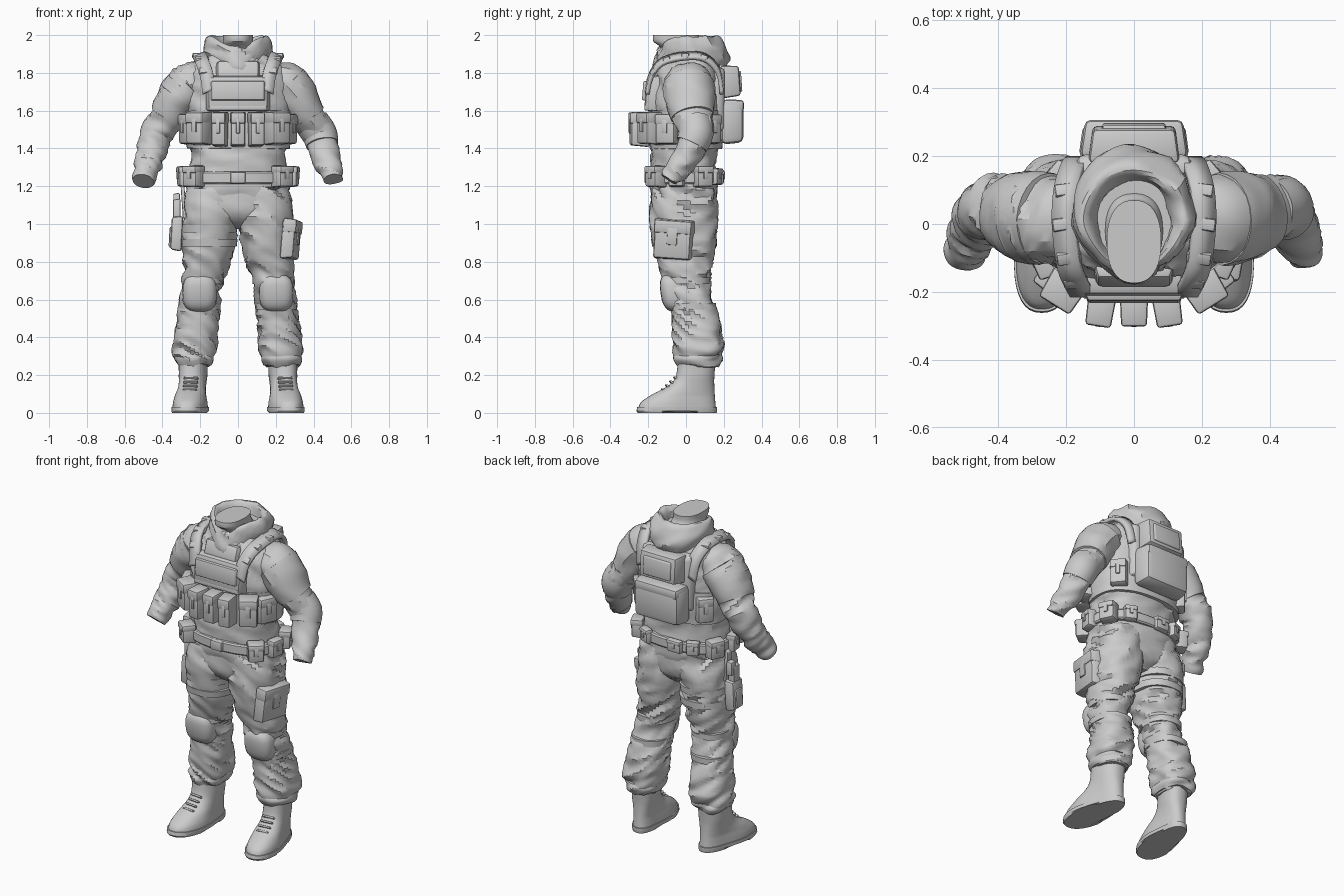
import bpy, bmesh, math
from mathutils import Vector, Matrix, noise

if "Cube" in bpy.data.objects:
    bpy.data.objects.remove(bpy.data.objects["Cube"])

grey = bpy.data.materials.new("plain_grey")
grey.diffuse_color = (0.6, 0.6, 0.6, 1)
grey.use_nodes = True
grey.node_tree.nodes["Principled BSDF"].inputs["Base Color"].default_value = grey.diffuse_color


def finish(name, bm, angle=35):
    bmesh.ops.recalc_face_normals(bm, faces=bm.faces)
    me = bpy.data.meshes.new(name)
    bm.to_mesh(me)
    bm.free()
    ob = bpy.data.objects.new(name, me)
    bpy.context.collection.objects.link(ob)
    me.materials.append(grey)
    bpy.ops.object.select_all(action='DESELECT')
    ob.select_set(True)
    bpy.context.view_layer.objects.active = ob
    bpy.ops.object.shade_smooth_by_angle(angle=math.radians(angle))
    return ob


def spline(keys, steps):
    """Catmull-Rom through rows of numbers."""
    out = []
    for i in range(len(keys) - 1):
        a, b, c, d = (keys[max(i - 1, 0)], keys[i], keys[i + 1], keys[min(i + 2, len(keys) - 1)])
        for s in range(steps):
            t = s / steps
            out.append([0.5 * (2*q + (r-p)*t + (2*p-5*q+4*r-s_)*t*t + (3*q-p-3*r+s_)*t**3)
                        for p, q, r, s_ in zip(a, b, c, d)])
    return out + [list(keys[-1])]


def skin(name, rings, fold=0.0, cap=True, angle=30):
    """Bridge rings of points, then push in cloth folds along the normals."""
    bm = bmesh.new()
    vs = [[bm.verts.new(p) for p in r] for r in rings]
    n = len(vs[0])
    for a, b in zip(vs, vs[1:]):
        for i in range(n):
            bm.faces.new((a[i], a[(i+1) % n], b[(i+1) % n], b[i]))
    if cap:
        bm.faces.new(vs[0])
        bm.faces.new(vs[-1])
    bmesh.ops.recalc_face_normals(bm, faces=bm.faces)
    if fold:
        bm.normal_update()
        for v in bm.verts:
            p = v.co
            q = Vector((p.x * 6 + p.z * 3, p.y * 6, p.z * 15 + p.x * 8 + p.y * 6))
            v.co = p + v.normal * fold * (0.55 - 2 * abs(noise.noise(q)))
    return finish(name, bm, angle)


def ellipse(cx, cy, z, rx, ry, n=40, e=0.85):
    pts = []
    for i in range(n):
        t = 2 * math.pi * i / n
        c, s = math.cos(t), math.sin(t)
        pts.append(Vector((cx + rx * math.copysign(abs(c)**e, c),
                           cy + ry * math.copysign(abs(s)**e, s), z)))
    return pts


def loft(name, keys, side=1, steps=5, fold=0.0, **kw):
    """Upright body from rows of cx, cy, z, rx, ry."""
    return skin(name, [ellipse(k[0]*side, *k[1:]) for k in spline(keys, steps)], fold, **kw)


def tube(name, keys, side=1, steps=6, fold=0.0, grow=0.0, n=24, **kw):
    """Round limb along rows of x, y, z, radius."""
    rows = spline(keys, steps)
    pts = [Vector((r[0]*side, r[1], r[2])) for r in rows]
    rings = []
    for i, p in enumerate(pts):
        t = (pts[min(i+1, len(pts)-1)] - pts[max(i-1, 0)]).normalized()
        u = t.cross(Vector((0, 1, 0))).normalized()
        w = u.cross(t)
        r = rows[i][3] + grow
        flat = rows[i][4] if len(rows[i]) > 4 else 1
        rings.append([p + (u * math.cos(2*math.pi*k/n) + w * flat * math.sin(2*math.pi*k/n)) * r
                      for k in range(n)])
    return skin(name, rings, fold, **kw)


def add_box(bm, c, size, rot, bevel, taper=1.0):
    tmp = bmesh.new()
    bmesh.ops.create_cube(tmp, size=1)
    for v in tmp.verts:
        k = taper if v.co.y < 0 else 1
        v.co = Vector((v.co.x*size[0]*k, v.co.y*size[1], v.co.z*size[2]*k))
    bmesh.ops.bevel(tmp, geom=tmp.edges[:], offset=bevel, segments=2, affect='EDGES', profile=0.5)
    tmp.transform(rot @ Matrix.Translation(c))
    me = bpy.data.meshes.new("tmp")
    tmp.to_mesh(me)
    tmp.free()
    bm.from_mesh(me)
    bpy.data.meshes.remove(me)


def pouch(name, pos, size, turn=0, tilt=0, flap=True, bevel=0.012, taper=0.9, roll=0):
    """Soft box whose outer face points to -y before it is turned; with lid and tab."""
    w, d, h = size
    m = Matrix.Translation(pos) @ Matrix.Rotation(math.radians(turn), 4, 'Z') \
        @ Matrix.Rotation(math.radians(tilt), 4, 'X') @ Matrix.Rotation(math.radians(roll), 4, 'Y')
    bm = bmesh.new()
    add_box(bm, (0, 0, 0), size, m, bevel, taper)
    if flap:
        add_box(bm, (0, -0.005, h*0.33), (w*1.03, d*1.02, h*0.36), m, bevel*0.8, taper)
        add_box(bm, (0, -d*0.5, h*0.1), (w*0.25, 0.014, h*0.42), m, 0.004)
    return finish(name, bm)


def ribbon(name, path, width, side):
    """Webbing strap over an x, y, z path."""
    bm = bmesh.new()
    vs = [[bm.verts.new(((x + s*width/2)*side, y, z - 0.014*s)) for s in (-1, 1)]
          for x, y, z in spline(path, 4)]
    for a, b in zip(vs, vs[1:]):
        bm.faces.new((a[0], a[1], b[1], b[0]))
    mod = finish(name, bm).modifiers.new("thick", 'SOLIDIFY')
    mod.thickness = 0.022
    mod.offset = 0


# jacket and trousers seat
loft("jacket", [(0, -.01, 1.12, .265, .165), (0, -.012, 1.2, .272, .175), (0, -.015, 1.33, .25, .17),
                (0, -.005, 1.45, .265, .18), (0, 0, 1.6, .28, .185), (0, 0, 1.74, .282, .175),
                (0, .01, 1.82, .25, .165), (0, .02, 1.88, .175, .15), (0, .02, 1.93, .12, .12)],
     steps=7, fold=.016)
loft("trouser_seat", [(0, -.01, 1.2, .26, .165), (0, -.012, 1.1, .27, .172),
                      (0, -.005, 1.03, .2, .15), (0, 0, .98, .09, .09)], fold=.012)

# hood collar: outer wall, rolled rim, inner wall; pulled to a low point at the throat
hood = [(.03, 1.84, .165, .185), (.03, 1.885, .175, .2), (.025, 1.93, .18, .192),
        (.015, 1.975, .168, .17), (.01, 1.992, .15, .15), (.005, 1.965, .125, .135), (0, 1.89, .1, .12)]
rings = []
for cy, z, rx, ry in spline(hood, 3):
    ring = ellipse(0, cy, z, rx, ry, e=1)
    for p in ring:
        f = max(0, -p.y / .17)
        p.z -= .085 * f * f
        p.x *= 1 - .28 * f
    rings.append(ring)
skin("hood", rings, .018, cap=False)
loft("neck", [(0, 0, 1.84, .09, .1), (0, -.02, 1.93, .085, .11), (0, -.05, 1.965, .08, .122),
              (0, -.052, 2.0, .08, .122)], steps=3)

# vest shell with plates and pack
loft("vest", [(0, 0, 1.4, .272, .19), (0, 0, 1.5, .284, .196), (0, 0, 1.6, .287, .197)], fold=.006)
pouch("chest_plate", (0, -.175, 1.69), (.35, .08, .2), 0, -4, False, .02)
pouch("chest_panel", (0, -.212, 1.705), (.3, .035, .11), 0, -4, False, .006)
pouch("chest_strip", (0, -.2, 1.615), (.33, .04, .03), 0, 0, False, .005)
pouch("collar_plate", (0, -.15, 1.815), (.24, .05, .1), 0, -20, False, .015)
pouch("back_plate", (0, .175, 1.66), (.36, .06, .36), 180, 0, False, .02)
pouch("upper_pack", (0, .235, 1.755), (.27, .1, .175), 180, -4, False, .015)
pouch("upper_pack_panel", (0, .282, 1.755), (.2, .025, .12), 180, -4, False, .006)
pouch("lower_pack", (0, .245, 1.54), (.33, .12, .24), 180, 0, False, .03)
pouch("lower_pack_lid", (0, .252, 1.625), (.32, .11, .07), 180, 0, False, .018)

# magazine pouches
for x in (-.098, 0, .098):
    pouch("magazine_pouch", (x, -.246, 1.5), (.082, .1, .185), x * 90)

# belt
loft("belt", [(0, -.012, 1.213, .283, .187), (0, -.012, 1.221, .29, .194),
              (0, -.012, 1.269, .29, .194), (0, -.012, 1.277, .283, .187)], steps=1)
pouch("belt_buckle", (0, -.205, 1.245), (.085, .03, .065), flap=False, bevel=.008)
pouch("belt_back_pouch", (-.05, .18, 1.245), (.1, .04, .08), 180)

leg = [(.13, -.01, 1.19, .135, .16), (.143, -.012, 1.06, .145, .175), (.153, -.008, .92, .138, .163),
       (.168, -.002, .79, .12, .138), (.193, .008, .66, .105, .118), (.208, .048, .52, .107, .117),
       (.222, .062, .4, .11, .128), (.23, .065, .33, .112, .13), (.235, .065, .27, .092, .11),
       (.237, .065, .25, .08, .1)]
# last value widens the limb front to back
arm = [(.17, .015, 1.755, .1, 1.1), (.255, .015, 1.735, .115, 1.1), (.315, .02, 1.665, .108, 1.15),
       (.37, .035, 1.57, .093, 1.12), (.43, .05, 1.48, .08, 1.1), (.46, .01, 1.37, .075, 1),
       (.487, -.05, 1.285, .064, 1), (.5, -.09, 1.232, .052, 1)]
for s, tag in ((-1, "right"), (1, "left")):
    # legs, with cuff roll and knee gear
    loft(tag + "_trouser_leg", leg, s, steps=7, fold=.022)
    loft(tag + "_trouser_cuff", [(.233, .065, .255, .092, .11), (.233, .065, .285, .106, .126),
                                 (.232, .065, .315, .1, .12)], s, fold=.014)
    bm = bmesh.new()
    bmesh.ops.create_uvsphere(bm, u_segments=20, v_segments=12, radius=1)
    for v in bm.verts:
        a = [math.copysign(abs(c)**.7, c) for c in v.co]
        v.co = Vector((s*.203 + a[0]*.092, -.065 + a[1]*.07 - a[2]*.014, .635 + a[2]*.1))
    finish(tag + "_knee_pad", bm)
    for z, cy, cx in ((.7, .006, .187), (.565, .036, .204)):
        loft(tag + "_knee_strap", [(cx, cy, z-.018, .109, .122), (cx, cy, z+.018, .111, .123)], s, steps=1)
    # boots: sole and upper
    for part, keys in (("sole", [(-.255, .162, 0, .096), (-.262, .165, .01, .1), (-.258, .165, .032, .1)]),
                       ("boot", [(-.252, .158, .03, .094), (-.235, .155, .06, .091), (-.175, .152, .1, .084),
                                 (-.1, .15, .14, .077), (-.055, .15, .19, .074), (-.042, .158, .29, .076)])):
        rings = []
        for y0, y1, z, rx in spline(keys, 4 if part == "boot" else 1):
            ring = ellipse(0, (y0+y1)/2, z, rx, (y1-y0)/2, e=.85)
            for p in ring:
                b = max(0, min(1, (p.y + .08) / .13)) * max(0, min(1, (.19 - z) / .1))
                p.x = s * (.238 + p.x * (1 - .2 * b) - .11 * (p.y - .05))
                if z == 0 and -.1 < p.y < .04:
                    p.z = .015
            rings.append(ring)
        skin(tag + "_" + part, rings)
    for i in range(4):
        pouch(tag + "_boot_lace", (s*(.255 - i*.002), -.122 + i*.022, .122 + i*.021), (.08, .018, .012),
              s*6, -40, False, .004)
    # sleeves and shoulder caps
    tube(tag + "_sleeve", arm, s, steps=8, fold=.02 if s < 0 else .013)
    tube(tag + "_shoulder_cap", arm[1:4], s, steps=5, fold=.01, grow=.007)
    # vest straps, drawn in towards the chest, with webbing buckles
    ribbon(tag + "_vest_strap", [(.155, -.205, 1.7), (.165, -.185, 1.785), (.19, -.125, 1.86), (.205, 0, 1.89),
                                 (.2, .1, 1.88), (.18, .17, 1.81), (.165, .19, 1.7)], .066, s)
    for x, y, z, t in ((.172, -.172, 1.81, -38), (.192, -.1, 1.873, -68), (.205, 0, 1.893, -90),
                       (.198, .1, 1.882, -108)):
        pouch(tag + "_strap_buckle", (s*x, y, z), (.076, .024, .04), 0, t, False, .006, roll=s*8)
    # vest side pouches, belt pouches
    pouch(tag + "_utility_pouch", (s*.206, -.192, 1.505), (.115, .1, .175), s*32)
    pouch(tag + "_side_pouch", (s*.262, -.1, 1.5), (.12, .07, .165), s*66)
    pouch(tag + "_rear_vest_pouch", (s*.225, .135, 1.5), (.1, .06, .16), s*130)
    pouch(tag + "_front_belt_pouch", (s*.235, -.16, 1.25), (.1, .08, .115), s*38)
    pouch(tag + "_hip_belt_pouch", (s*.29, -.05, 1.25), (.09, .055, .11), s*80)
    pouch(tag + "_rear_belt_pouch", (s*.264, .09, 1.25), (.1, .07, .115), s*115)
    pouch(tag + "_back_belt_pouch", (s*.16, .16, 1.25), (.08, .045, .09), s*155)

# left thigh cargo pocket and elbow pad
pouch("cargo_pocket", (.28, -.068, .915), (.215, .07, .215), 80, 4, bevel=.014, roll=4)
tube("elbow_pad", [(.392, .045, 1.535, .093), (.432, .052, 1.475, .093), (.446, .03, 1.42, .086)], 1, steps=4)

# right thigh holster: straps, body, pistol grip
for z in (.9, .975):
    loft("thigh_strap", [(.153, -.008, z-.02, .146, .171), (.15, -.01, z+.02, .148, .175)], -1, steps=1)
pouch("holster", (-.325, -.01, .95), (.11, .06, .19), -90, -3, False, .014)
pouch("holster_guard", (-.35, -.01, .93), (.07, .03, .12), -90, -3, False, .008)
pouch("pistol_slide", (-.325, -.01, 1.07), (.07, .04, .13), -90, 0, False, .008)
pouch("pistol_grip", (-.325, .02, 1.12), (.05, .035, .09), -90, 0, False, .008)
pouch("holster_hanger", (-.288, 0, 1.12), (.05, .02, .2), -90, 4, False, .006)
